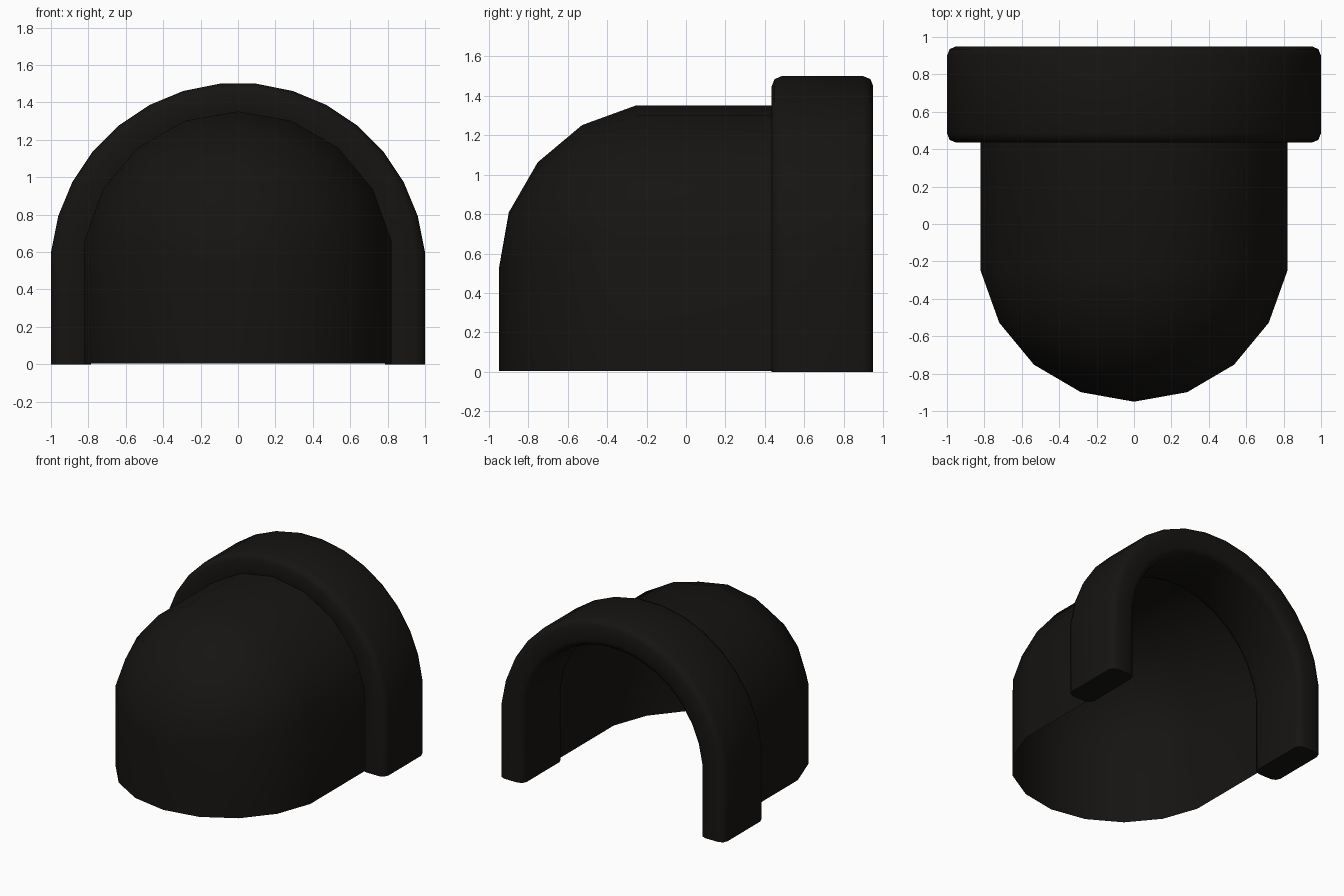
import bpy, bmesh
from math import sin, cos, radians

if "Cube" in bpy.data.objects:
    bpy.data.objects.remove(bpy.data.objects["Cube"])

dark = bpy.data.materials.new("dark")
dark.diffuse_color = (0.008, 0.007, 0.006, 1)
dark.use_nodes = True
dark.node_tree.nodes["Principled BSDF"].inputs["Base Color"].default_value = dark.diffuse_color


def finish(name, bm, angle):
    bmesh.ops.remove_doubles(bm, verts=bm.verts[:], dist=0.0005)
    bmesh.ops.recalc_face_normals(bm, faces=bm.faces[:])
    mesh = bpy.data.meshes.new(name)
    bm.to_mesh(mesh)
    bm.free()
    ob = bpy.data.objects.new(name, mesh)
    bpy.context.collection.objects.link(ob)
    mesh.materials.append(dark)
    bpy.context.view_layer.objects.active = ob
    ob.select_set(True)
    bpy.ops.object.shade_smooth_by_angle(angle=radians(angle))
    ob.select_set(False)
    return ob


def loft(bm, rows, closed=False):
    """Bridge successive rows of points with quads; return the vertex rows."""
    vs = [[bm.verts.new(p) for p in row] for row in rows]
    for a, b in zip(vs, vs[1:]):
        n = len(a)
        for i in range(n if closed else n - 1):
            j = (i + 1) % n
            bm.faces.new((a[i], a[j], b[j], b[i]))
    return vs


# Front arch: rounded rectangular section swept along legs and half circle
def section():
    r0, r1, y0, y1, b = 0.79, 1.0048, 0.435, 0.95, 0.05
    corners = ((r1 - b, y1 - b, 0), (r0 + b, y1 - b, 90),
               (r0 + b, y0 + b, 180), (r1 - b, y0 + b, 270))
    return [(r + b * cos(radians(a + k)), y + b * sin(radians(a + k)))
            for r, y, a in corners for k in (0, 45, 90)]


sec = section()
angles = [radians((k + 0.5) * 11.25) for k in range(16)]
rows = [[(r * cos(a), y, 0.5 + r * sin(a)) for r, y in sec] for a in angles]
rows.insert(0, [(x, y, 0) for x, y, z in rows[0]])
rows.append([(x, y, 0) for x, y, z in rows[-1]])
bm = bmesh.new()
vs = loft(bm, rows, closed=True)
bm.faces.new(vs[0])
bm.faces.new(vs[-1])
finish("arch", bm, 50)

# Hood: open quarter-sphere nose, vault and straight walls in one thin skin
R, CY, CZ = 0.845, -0.105, 0.52
rings = [(R * sin(radians(t)), CY - R * cos(radians(t))) for t in (20, 40, 60, 80)]
rings.append((rings[-1][0], 0.45))
rows = []
for r, y in rings:
    row = [(r * cos(radians(a)), y, CZ + r * sin(radians(a))) for a in range(10, 171, 20)]
    row.insert(0, (row[0][0], y, 0.004))
    row.append((row[-1][0], y, 0.004))
    rows.append(row)
bm = bmesh.new()
vs = loft(bm, rows)
pole = bm.verts.new((0, CY - R, CZ))
foot = bm.verts.new((0, CY - R, 0.004))
first = vs[0]
for a, b in zip(first[1:-2], first[2:-1]):
    bm.faces.new((pole, a, b))
bm.faces.new((pole, foot, first[0], first[1]))
bm.faces.new((pole, first[-2], first[-1], foot))
finish("hood", bm, 50)
